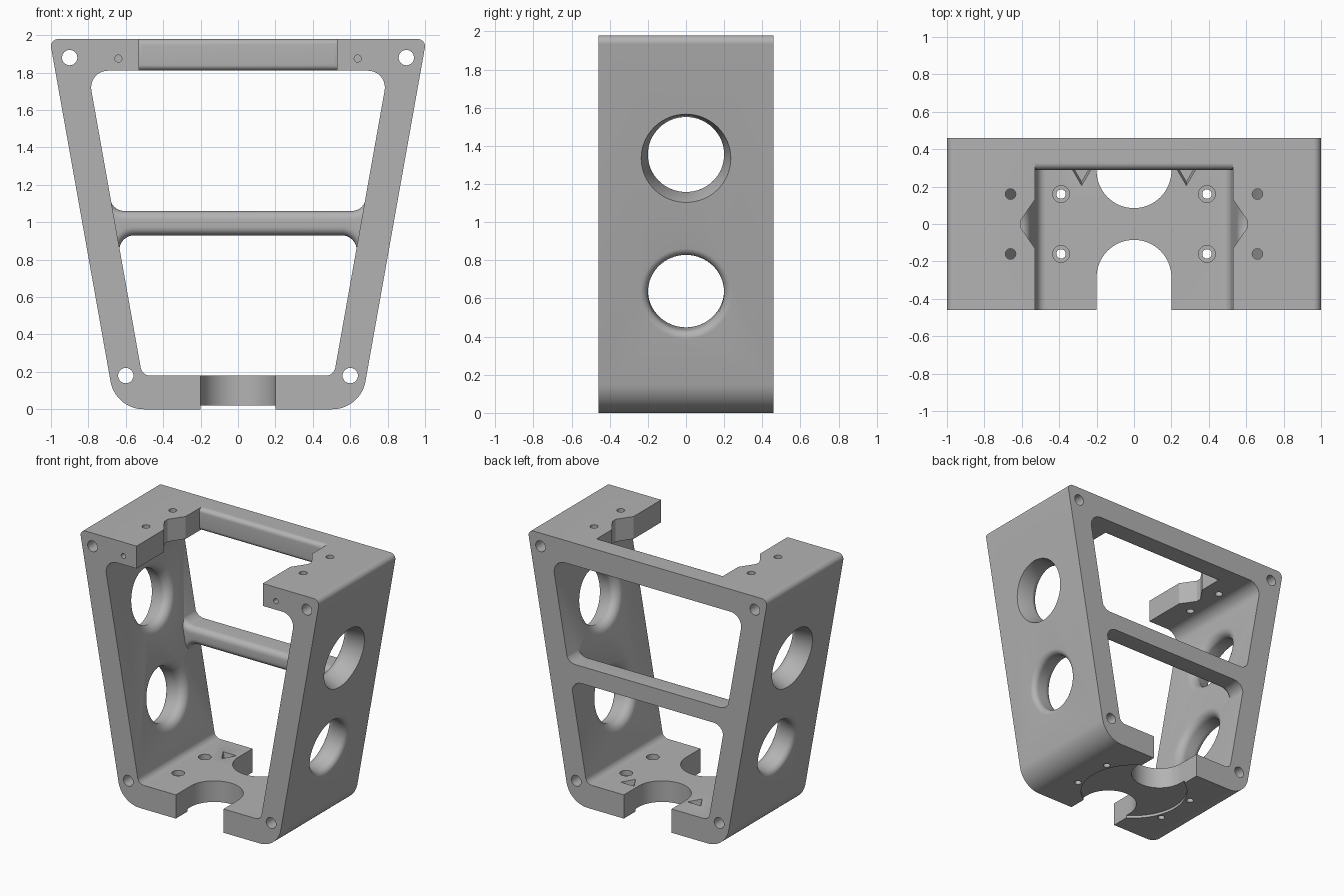
import bpy, bmesh, math
from mathutils import Vector, Matrix

cube = bpy.data.objects.get("Cube")
if cube:
    bpy.data.objects.remove(cube, do_unlink=True)

grey = bpy.data.materials.new("plain_grey")
grey.use_nodes = True
colour = (0.45, 0.45, 0.45, 1)
grey.diffuse_color = colour
grey.node_tree.nodes["Principled BSDF"].inputs["Base Color"].default_value = colour

SLOPE, H, D = 0.178, 1.98, 0.46
FLOOR, ROOF = 0.18, 1.81
TILT = math.atan(SLOPE)


def outer(z):
    return 0.655 + SLOPE * z


def inner(z):
    return 0.4805 + SLOPE * z


def face_outwards(bm):
    bm.normal_update()
    bmesh.ops.recalc_face_normals(bm, faces=bm.faces)
    if bm.calc_volume(signed=True) < 0:
        bmesh.ops.reverse_faces(bm, faces=bm.faces)
    bm.normal_update()


def make(name, bm):
    face_outwards(bm)
    mesh = bpy.data.meshes.new(name)
    bm.to_mesh(mesh)
    bm.free()
    mesh.materials.append(grey)
    obj = bpy.data.objects.new(name, mesh)
    bpy.context.scene.collection.objects.link(obj)
    return obj


def rounded(corners, steps=10):
    """Turn (u, v, radius) corners into an outline with rounded corners."""
    pts = []
    for i, (u, v, r) in enumerate(corners):
        p = Vector((u, v))
        if not r:
            pts.append(p)
            continue
        a = (Vector(corners[i - 1][:2]) - p).normalized()
        b = (Vector(corners[(i + 1) % len(corners)][:2]) - p).normalized()
        half = a.angle(b) / 2
        centre = p + (a + b).normalized() * (r / math.sin(half))
        start = p + a * (r / math.tan(half)) - centre
        end = p + b * (r / math.tan(half)) - centre
        turn = math.atan2(start.x * end.y - start.y * end.x, start.dot(end))
        for k in range(steps + 1):
            pts.append(centre + Matrix.Rotation(turn * k / steps, 2) @ start)
    return pts


def skin(bm, loops):
    """Closed solid through a row of matching point loops."""
    rings = [[bm.verts.new(p) for p in loop] for loop in loops]
    n = len(rings[0])
    for a, b in zip(rings, rings[1:]):
        for k in range(n):
            j = (k + 1) % n
            bm.faces.new((a[k], a[j], b[j], b[k]))
    bm.faces.new(rings[0][::-1])
    bm.faces.new(rings[-1])


def prism(name, pts, axis, lo, hi, round_front=0):
    """Extrude an outline along y or z; optionally round the edges at y = lo."""
    bm = bmesh.new()
    skin(bm, [[(u, d, v) if axis == "y" else (u, v, d) for u, v in pts] for d in (lo, hi)])
    if round_front:
        face_outwards(bm)
        edges = [e for e in bm.edges if all(abs(v.co.y - lo) < 1e-5 for v in e.verts)]
        bmesh.ops.bevel(bm, geom=edges, offset=round_front, segments=6, profile=0.5, affect="EDGES")
    return make(name, bm)


def lathe(name, profile, matrix, n=64):
    """Closed solid of revolution from (radius, height) points."""
    bm = bmesh.new()
    angles = [2 * math.pi * k / n for k in range(n)]
    skin(bm, [[matrix @ Vector((r * math.cos(a), r * math.sin(a), t)) for a in angles]
              for r, t in profile])
    return make(name, bm)


def combine(body, tool, operation="DIFFERENCE"):
    mod = body.modifiers.new("combine", "BOOLEAN")
    mod.operation, mod.solver, mod.object = operation, "EXACT", tool
    bpy.context.view_layer.update()
    dg = bpy.context.evaluated_depsgraph_get()
    mesh = bpy.data.meshes.new_from_object(body.evaluated_get(dg))
    body.modifiers.clear()
    if len(mesh.polygons):
        body.data = mesh
    bpy.data.objects.remove(tool, do_unlink=True)


def drill(body, x, y, z, r, length, axis="z", n=32):
    """Straight hole starting at the given point and running along +axis."""
    turn = Matrix.Rotation(-math.pi / 2, 4, "X") if axis == "y" else Matrix.Identity(4)
    combine(body, lathe("drill", [(r, 0), (r, length)], Matrix.Translation((x, y, z)) @ turn, n))


# Tapered shell with a hollow middle
shell = rounded([(-outer(0), 0, 0.18), (outer(0), 0, 0.18), (outer(H), H, 0.04), (-outer(H), H, 0.04)], 14)
frame = prism("bracket_frame", shell, "y", -D, D)
hollow = rounded([(-inner(FLOOR), FLOOR, 0.05), (inner(FLOOR), FLOOR, 0.05),
                  (inner(ROOF), ROOF, 0.09), (-inner(ROOF), ROOF, 0.09)])
combine(frame, prism("hollow", hollow, "y", -1, 1))

# Top notch with side pockets, then the rounded rear top bar
right = [(0.53, -0.6), (0.53, -0.13), (0.605, -0.02), (0.605, 0.02), (0.53, 0.13), (0.53, 0.34)]
notch = right + [(-x, y) for x, y in reversed(right)]
combine(frame, prism("notch", notch, "z", 1.7, 2.1))
top_bar = [(-0.55, ROOF), (0.55, ROOF), (0.55, H), (-0.55, H)]
combine(frame, prism("top_bar", top_bar, "y", 0.29, 0.4, 0.035), "UNION")

# Rear middle bar with flared ends sunk into the side walls
LOW, HIGH, TIP_LOW, TIP_HIGH = 0.93, 1.06, 0.72, 1.22
GAP, SUNK = 0.004, 0.13
half_bar = [(inner(LOW) + GAP, LOW, 0.08), (inner(TIP_LOW) + GAP, TIP_LOW, 0),
            (inner(TIP_LOW) + SUNK, TIP_LOW, 0), (inner(TIP_HIGH) + SUNK, TIP_HIGH, 0),
            (inner(TIP_HIGH) + GAP, TIP_HIGH, 0), (inner(HIGH) + GAP, HIGH, 0.08)]
bar = half_bar + [(-x, z, r) for x, z, r in reversed(half_bar)]
combine(frame, prism("middle_bar", rounded(bar), "y", 0.29, D, 0.045), "UNION")

# Floor slots, front and rear, and the shallow round recess underneath
for s in (-1, 1):
    slot = [(-0.2, s * 0.6), (0.2, s * 0.6)]
    slot += [(0.2 * math.cos(a), s * (0.285 - 0.2 * math.sin(a)))
             for a in (math.pi * k / 32 for k in range(33))]
    combine(frame, prism("slot", slot, "z", -0.1, 0.3))
drill(frame, 0, 0, -0.1, 0.38, 0.12, n=80)

# Flared side holes
HALF = 0.086


def flare(size, sign):
    return [(0.2 + size * (1 - math.cos(a)), sign * (HALF - size + size * math.sin(a)))
            for a in (math.pi / 2 * k / 8 for k in range(9))]


inside = [(0.26, -0.16)] + flare(0.06, -1)[::-1]
upper = inside + [(0.235, HALF), (0.238, 0.16)]
lower = inside + flare(0.042, 1) + [(0.242, 0.16)]
for s in (-1, 1):
    for z, profile in ((1.35, upper), (0.64, lower)):
        x = (inner(z) + outer(z)) / 2
        matrix = Matrix.Translation((s * x, 0, z)) @ Matrix.Rotation(s * (math.pi / 2 + TILT), 4, "Y")
        combine(frame, lathe("side_hole", profile, matrix))

# Screw holes and triangular pockets, the same on both sides
for s in (-1, 1):
    drill(frame, s * 0.9, -0.6, 1.88, 0.041, 1.2, "y")
    drill(frame, s * 0.6, -0.6, 0.18, 0.041, 1.2, "y")
    drill(frame, s * 0.64, -0.6, 1.875, 0.019, 0.4, "y")
    for y in (-0.16, 0.16):
        drill(frame, s * 0.66, y, 1.7, 0.028, 0.5)
        drill(frame, s * 0.39, y, -0.1, 0.025, 0.4)
        drill(frame, s * 0.39, y, 0.14, 0.045, 0.2)
    place = Matrix.Translation((s * 0.28, 0.27, FLOOR)) @ Matrix.Rotation(-math.pi / 2, 4, "Z")
    combine(frame, lathe("pocket", [(0.045, -0.04), (0.065, 0), (0.075, 0.02)], place, 3))

bpy.ops.object.select_all(action="DESELECT")
frame.select_set(True)
bpy.context.view_layer.objects.active = frame
bpy.ops.object.shade_smooth_by_angle(angle=math.radians(30))
